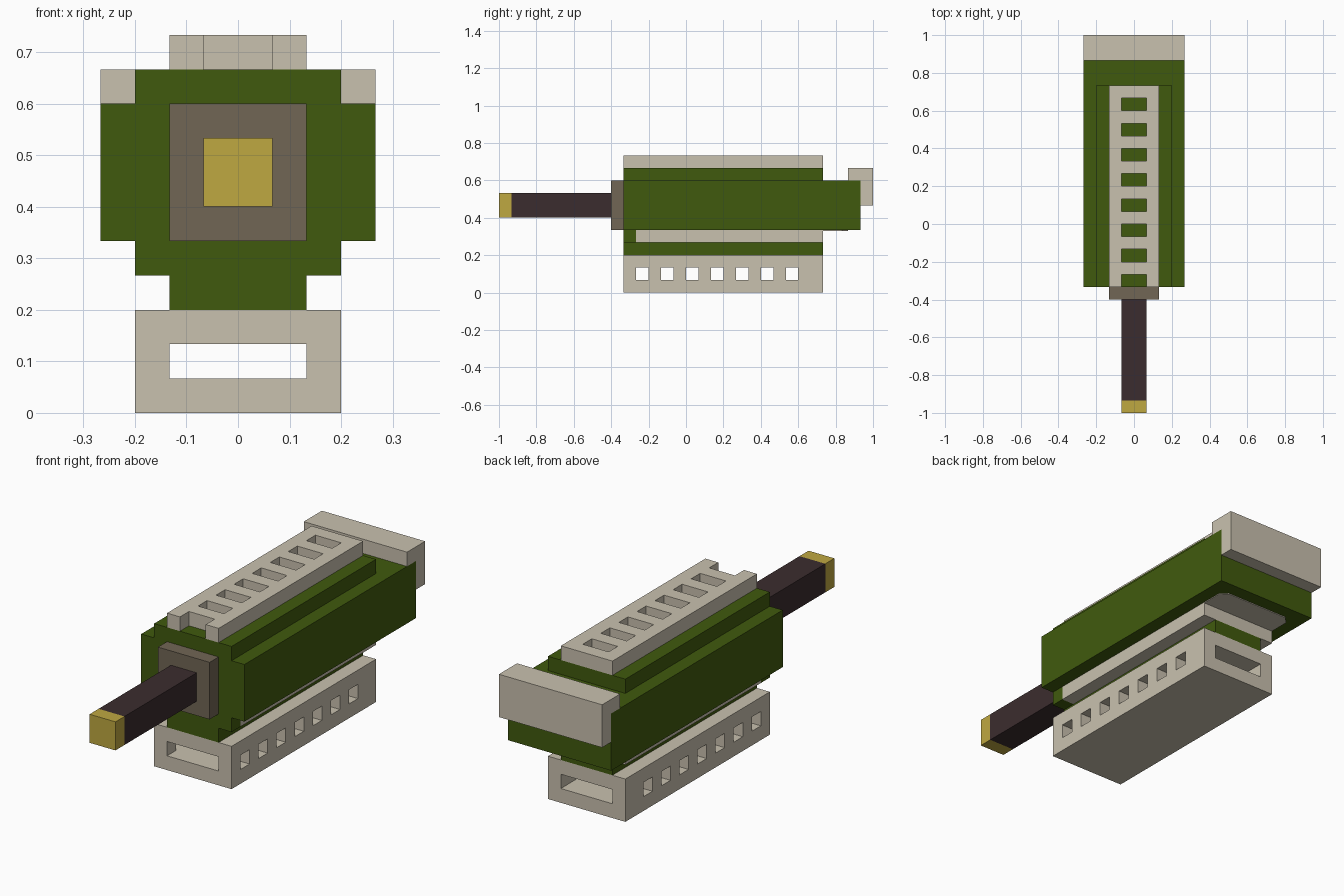
import bpy, bmesh
from mathutils import Vector

if "Cube" in bpy.data.objects:
    bpy.data.objects.remove(bpy.data.objects["Cube"])

U = 1 / 15  # block unit: every dimension below is a multiple of this


def material(name, rgb):
    m = bpy.data.materials.new(name)
    lin = [((c / 255 + 0.055) / 1.055) ** 2.4 for c in rgb]
    m.diffuse_color = (*lin, 1)
    m.use_nodes = True
    m.node_tree.nodes["Principled BSDF"].inputs["Base Color"].default_value = m.diffuse_color
    return m


BEIGE = material("beige", (201, 193, 175))
GREEN = material("olive green", (64, 90, 13))
TAUPE = material("taupe", (113, 102, 85))
BROWN = material("dark brown", (59, 44, 46))
GOLD = material("gold", (191, 168, 65))


def add_box(bm, x, y, z):
    """Add a box to bm from three (low, high) ranges in block units."""
    verts = bmesh.ops.create_cube(bm, size=1)["verts"]
    for v in verts:
        v.co = Vector([(r[0] if c < 0 else r[1]) * U for c, r in zip(v.co, (x, y, z))])


def part(name, mat, *boxes):
    bm = bmesh.new()
    for b in boxes:
        add_box(bm, *b)
    me = bpy.data.meshes.new(name)
    bm.to_mesh(me)
    bm.free()
    ob = bpy.data.objects.new(name, me)
    bpy.context.collection.objects.link(ob)
    if mat:
        me.materials.append(mat)
    return ob


def prism(name, mat, outline, h, axis):
    """Extrude a closed outline (block units) along x or z over range h."""
    bm = bmesh.new()
    place = (lambda a, b, c: (c, a, b)) if axis == "x" else (lambda a, b, c: (a, b, c))
    face = bm.faces.new([bm.verts.new(Vector(place(a, b, h[0])) * U) for a, b in outline])
    top = bmesh.ops.extrude_face_region(bm, geom=[face])["geom"]
    shift = Vector(place(0, 0, h[1] - h[0])) * U
    bmesh.ops.translate(bm, vec=shift, verts=[v for v in top if isinstance(v, bmesh.types.BMVert)])
    bmesh.ops.recalc_face_normals(bm, faces=bm.faces)
    ob = part(name, mat)
    bm.to_mesh(ob.data)
    bm.free()
    return ob


def cut(ob, *boxes):
    cutter = part(ob.name + "_cutter", None, *boxes)
    cutter.hide_render = True
    cutter.hide_viewport = True
    mod = ob.modifiers.new("holes", "BOOLEAN")
    mod.operation = "DIFFERENCE"
    mod.solver = "EXACT"
    mod.use_self = True
    mod.object = cutter


# Barrel, tip and collar
part("barrel_tip", GOLD, ((-1, 1), (-15, -14), (6, 8)))
part("barrel", BROWN, ((-1, 1), (-14, -6), (6, 8)))
part("barrel_collar", TAUPE, ((-2, 2), (-6, -5), (5, 9)))

# Green body, stacked in layers
part("body_core", GREEN, ((-4, 4), (-5, 14), (5, 9)))
part("body_top_deck", GREEN, ((-3, 3), (-5, 11), (9, 10)))
part("body_front_lip", GREEN, ((-3, 3), (-5, -4), (4, 5)))
part("body_neck", GREEN, ((-2, 2), (-5, 11), (3, 4)))

# Beige layer under the body and its flush plate behind
part("lower_rail", BEIGE, ((-3, 3), (-4, 11), (4, 5)))
prism("underside_plate", BEIGE,
      [(-3, 11), (3, 11), (3, 12.5), (2.5, 13), (-2.5, 13), (-3, 12.5)], (4.94, 5), "z")

# L-shaped butt plate hooked over the rear
prism("butt_plate", BEIGE,
      [(13, 9), (14, 9), (14, 7), (15, 7), (15, 10), (13, 10)], (-4, 4), "x")

# Slotted top rail; the first slot is open at the front
rail = part("top_rail", BEIGE, ((-2, 2), (-5, 11), (10, 11)))
cut(rail, *[((-1, 1), (y - (y == -5), y + 1), (9.5, 11.5)) for y in range(-5, 10, 2)])

# Hollow bottom case with a long tunnel and seven cross holes
case = part("bottom_case", BEIGE, ((-3, 3), (-5, 11), (0, 3)))
cut(case, ((-2, 2), (-6, 12), (1, 2)),
    *[(side, (y, y + 1), (1, 2)) for y in range(-4, 9, 2) for side in ((-4, -1.5), (1.5, 4))])
